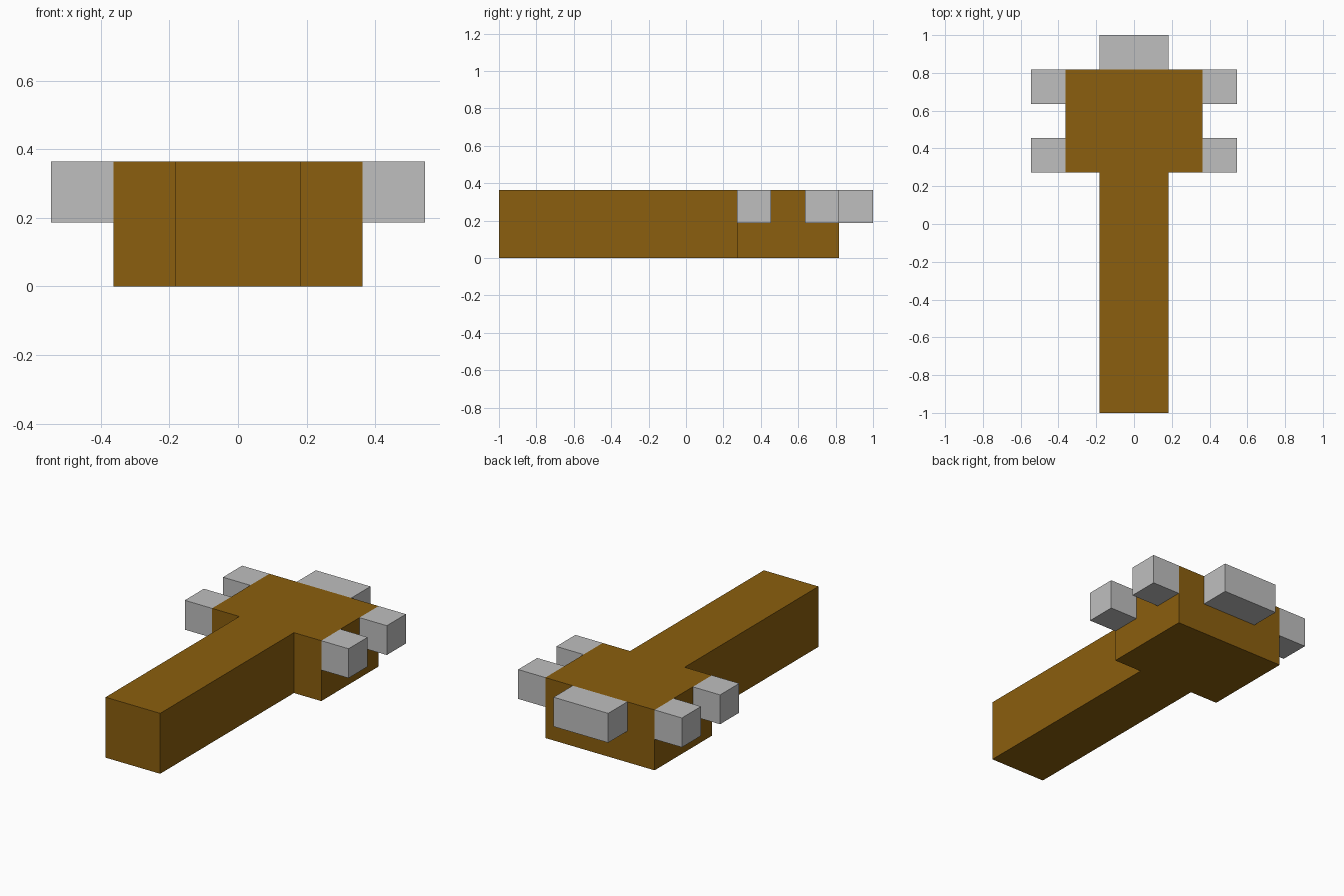
import bpy
import bmesh

cube = bpy.data.objects.get("Cube")
if cube:
    bpy.data.objects.remove(cube, do_unlink=True)

U = 2 / 11          # block unit: the model is 11 units long
TOP = 2 * U         # all parts share one top height


def material(name, rgb):
    m = bpy.data.materials.new(name)
    m.use_nodes = True
    color = (*rgb, 1.0)
    m.diffuse_color = color
    m.node_tree.nodes["Principled BSDF"].inputs["Base Color"].default_value = color
    return m


def prism(name, outline, z0, z1, mat):
    """Extrude a counter-clockwise xy outline from z0 up to z1."""
    bm = bmesh.new()
    base = bm.faces.new([bm.verts.new((x, y, z0)) for x, y in outline])
    ext = bmesh.ops.extrude_face_region(bm, geom=[base], use_keep_orig=True)
    verts = [v for v in ext["geom"] if isinstance(v, bmesh.types.BMVert)]
    bmesh.ops.translate(bm, verts=verts, vec=(0, 0, z1 - z0))
    bmesh.ops.recalc_face_normals(bm, faces=bm.faces)
    mesh = bpy.data.meshes.new(name)
    bm.to_mesh(mesh)
    bm.free()
    mesh.materials.append(mat)
    obj = bpy.data.objects.new(name, mesh)
    bpy.context.collection.objects.link(obj)
    return obj


def block(name, x0, x1, y0, y1, mat):
    """Upper-half block, one unit tall."""
    return prism(name, [(x0, y0), (x1, y0), (x1, y1), (x0, y1)], 0.187, TOP, mat)


brown = material("brown wood", (0.258, 0.114, 0.0044))
grey = material("light grey", (0.521, 0.521, 0.521))

# Handle and wide head as one T-shaped body
head_y0, head_y1 = 1.5 * U, 4.5 * U
half = [(U, -1), (U, head_y0), (2 * U, head_y0), (2 * U, head_y1)]
prism("handle_and_head", half + [(-x, y) for x, y in reversed(half)], 0, TOP, brown)

# Four side studs, a front and a back one on each side
for side, s in (("left", 1), ("right", -1)):
    x0, x1 = sorted((s * 2 * U, s * 3 * U))
    for end, y in (("front", head_y0), ("back", head_y1 - U)):
        block(f"{end}_{side}_stud", x0, x1, y, y + U, grey)

# Wide stud on the back end
block("end_stud", -U, U, head_y1, 1, grey)
